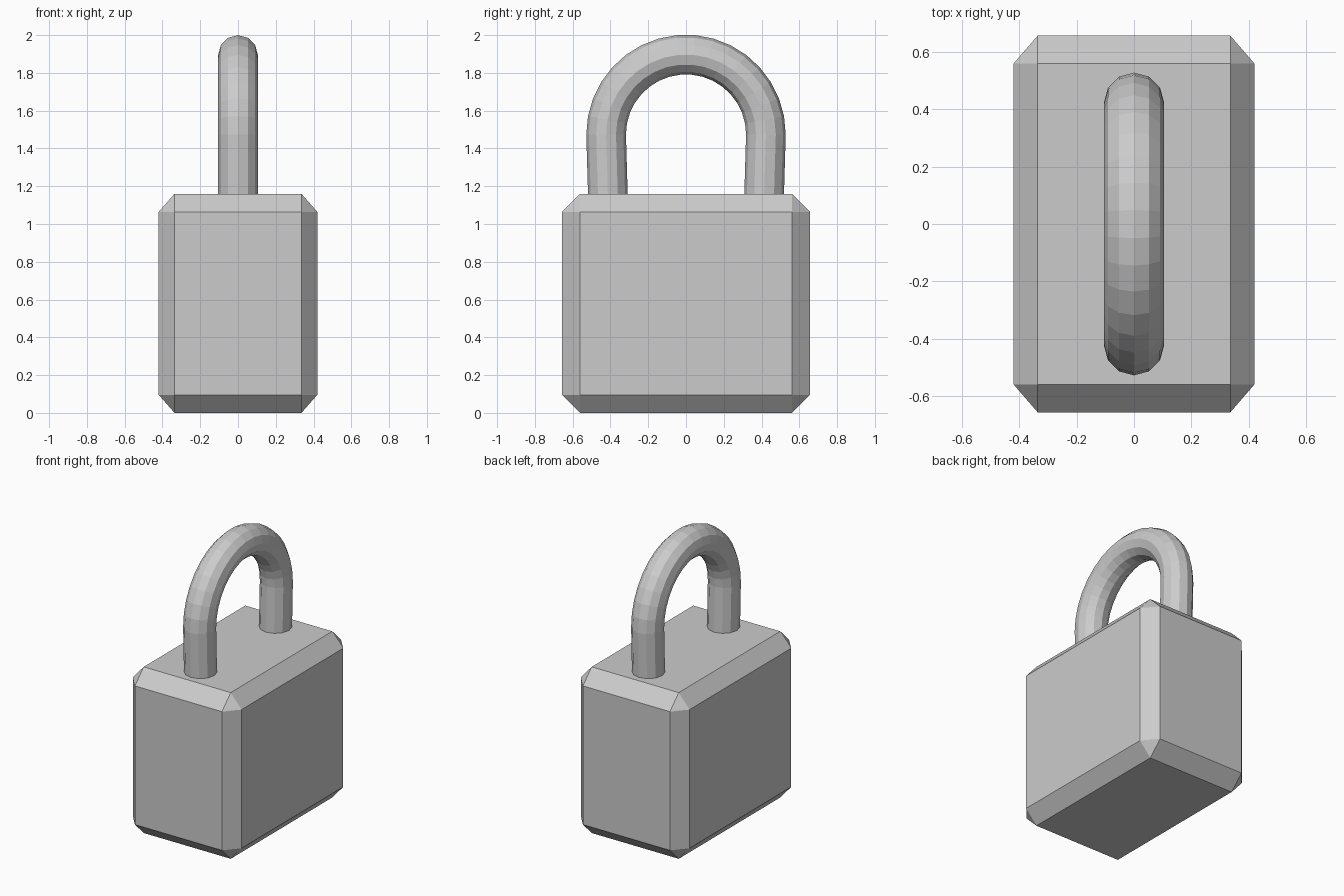
import bpy, bmesh, math
from itertools import product
from mathutils import Vector

cube = bpy.data.objects.get("Cube")
if cube:
    bpy.data.objects.remove(cube, do_unlink=True)

# Single grey metal
GREY = (0.6, 0.6, 0.6, 1.0)
metal = bpy.data.materials.new("grey_metal")
metal.use_nodes = True
metal.diffuse_color = GREY
metal.node_tree.nodes["Principled BSDF"].inputs["Base Color"].default_value = GREY


def add_object(name, bm):
    bmesh.ops.recalc_face_normals(bm, faces=bm.faces)
    mesh = bpy.data.meshes.new(name)
    bm.to_mesh(mesh)
    bm.free()
    mesh.materials.append(metal)
    obj = bpy.data.objects.new(name, mesh)
    bpy.context.collection.objects.link(obj)
    return obj


# Lock body: box with chamfered edges and triangular corners
half = Vector((0.42, 0.657, 0.58))
inset = Vector((0.336, 0.56, 0.484))
bm = bmesh.new()
for signs in product((-1, 1), repeat=3):
    for axis in range(3):
        corner = inset.copy()
        corner[axis] = half[axis]
        bm.verts.new([s * c for s, c in zip(signs, corner)])
bmesh.ops.convex_hull(bm, input=bm.verts)
bmesh.ops.dissolve_limit(bm, angle_limit=math.radians(1), verts=bm.verts, edges=bm.edges)
body = add_object("lock_body", bm)
body.location.z = half.z

# Shackle: round bar swept up one leg, over the arch and down the other leg
SIDES, STEPS = 12, 17
BAR, ARCH, SPRING = 0.105, 0.423, 1.474
FOOT_Y, FOOT_Z = 0.412, 1.1
path = [(FOOT_Y, FOOT_Z, 0.0)]
for i in range(STEPS + 1):
    t = math.pi * i / STEPS
    path.append((ARCH * math.cos(t), SPRING + ARCH * math.sin(t), t))
path.append((-FOOT_Y, FOOT_Z, math.pi))

bm = bmesh.new()
rings = []
for y, z, t in path:
    ring = []
    for k in range(SIDES):
        a = 2 * math.pi * k / SIDES
        out = BAR * math.cos(a)
        ring.append(bm.verts.new((BAR * math.sin(a),
                                  y + out * math.cos(t),
                                  z + out * math.sin(t))))
    rings.append(ring)
for r0, r1 in zip(rings, rings[1:]):
    for k in range(SIDES):
        n = (k + 1) % SIDES
        bm.faces.new((r0[k], r0[n], r1[n], r1[k]))
bm.faces.new(rings[0])
bm.faces.new(rings[-1])
add_object("shackle", bm)
